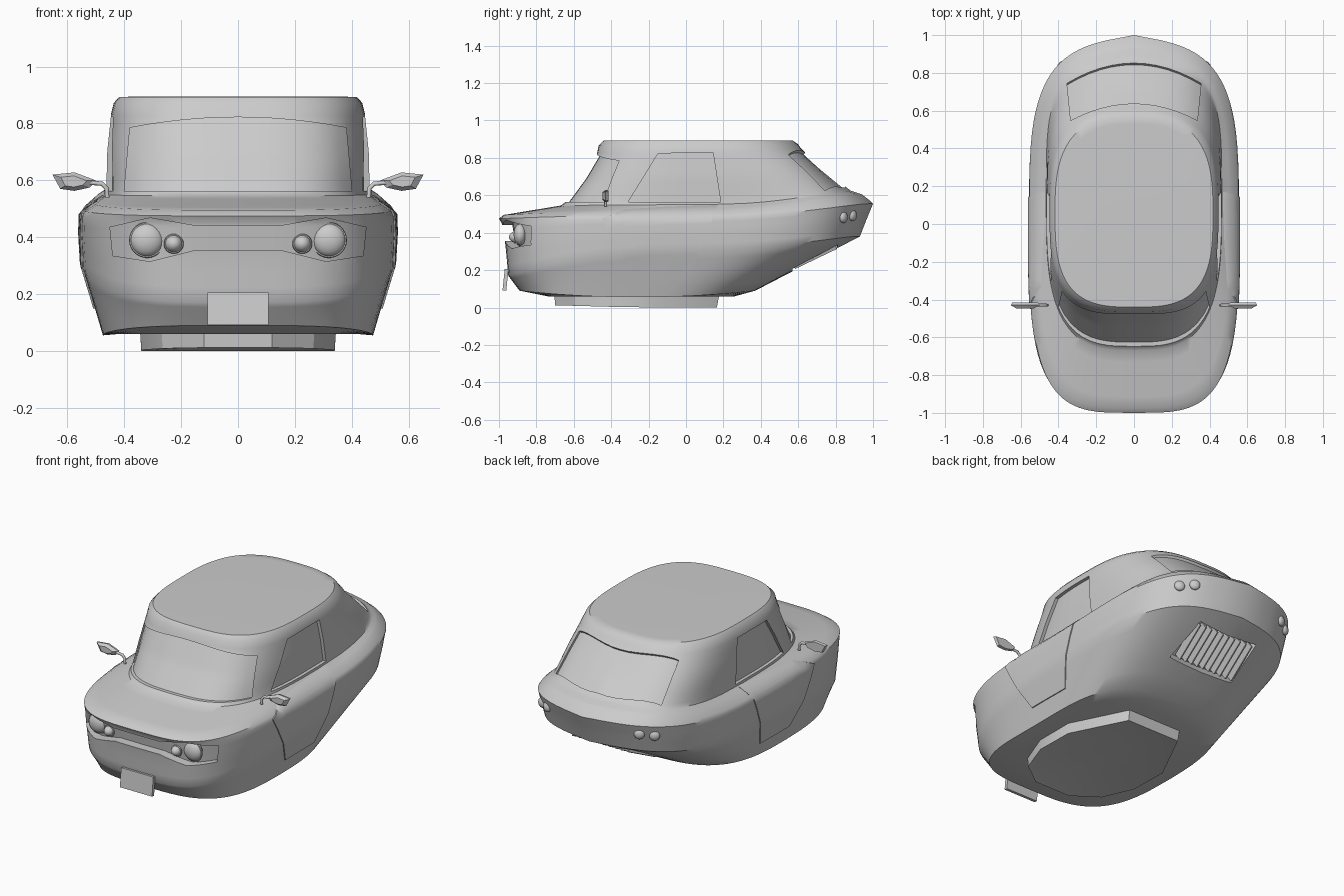
import bpy, bmesh, math
from mathutils import Vector
from mathutils.bvhtree import BVHTree

if "Cube" in bpy.data.objects:
    bpy.data.objects.remove(bpy.data.objects["Cube"])

N = 80

def make(name, verts, faces, angle=35):
    me = bpy.data.meshes.new(name)
    bm = bmesh.new()
    vs = [bm.verts.new(v) for v in verts]
    for f in faces:
        bm.faces.new([vs[i] for i in f])
    bmesh.ops.recalc_face_normals(bm, faces=bm.faces)
    bm.to_mesh(me)
    bm.free()
    ob = bpy.data.objects.new(name, me)
    bpy.context.collection.objects.link(ob)
    smooth(ob, angle)
    return ob

def smooth(ob, angle=35):
    bpy.ops.object.select_all(action='DESELECT')
    bpy.context.view_layer.objects.active = ob
    ob.select_set(True)
    bpy.ops.object.shade_smooth_by_angle(angle=math.radians(angle))

def ring(yf, yr, w, zf, zm, zr, nf, nr, tip):
    """Plan outline: front and rear roundness, bending height, pointed tail."""
    c, h, out = (yf + yr) / 2, (yr - yf) / 2, []
    for i in range(N):
        a = 2 * math.pi * i / N
        ca, sa = math.cos(a), math.sin(a)
        n, ze, tp = (nr, zr, tip) if sa > 0 else (nf, zf, 0)
        x = math.copysign(abs(ca) ** (2 / n), ca)
        s = math.copysign(abs(sa) ** (2 / n), sa)
        out.append(Vector((x * w, c + s * h * (1 - tp * abs(x)), zm + (ze - zm) * s * s)))
    return out

def loft(name, rings, angle=35):
    n, verts = len(rings[0]), [v for r in rings for v in r]
    faces = [(k * n + i, k * n + (i + 1) % n, (k + 1) * n + (i + 1) % n, (k + 1) * n + i)
             for k in range(len(rings) - 1) for i in range(n)]
    faces += [tuple(range(n)), tuple(range(len(verts) - n, len(verts)))]
    return make(name, verts, faces, angle)

# Body shell: stacked plan outlines from floor to roof
R = [(-.74, .26, .42, .06, .06, .06, 3.2, 3.0, 0),
     (-.89, .37, .475, .09, .055, .09, 3.5, 3.2, 0),
     (-.95, .93, .55, .17, .31, .38, 3.6, 3.6, .09),
     (-.965, .965, .556, .33, .41, .47, 3.7, 3.7, .1),
     (-.985, 1.0, .555, .45, .48, .555, 3.7, 3.7, .1),
     (-1.0, .985, .545, .475, .495, .57, 3.7, 3.8, .1),
     (-.975, .94, .51, .495, .52, .605, 3.6, 4.0, .1),
     (-.67, .88, .465, .545, .55, .625, 3.1, 4.2, .09),
     (-.65, .86, .463, .56, .57, .64, 3.1, 4.1, .09),
     (-.555, .72, .46, .69, .70, .755, 3.1, 3.5, .04),
     (-.475, .615, .447, .825, .83, .85, 3.1, 2.9, 0),
     (-.467, .6, .437, .865, .872, .872, 3.1, 2.8, 0),
     (-.44, .57, .418, .893, .893, .893, 3.1, 2.8, 0),
     (-.40, .53, .38, .894, .894, .894, 3.1, 2.8, 0)]
base = [ring(*r) for r in R]
rings = []
for k, (a, b) in enumerate(zip(base, base[1:])):
    m = {1: 5, 2: 3, 3: 3, 6: 5, 8: 3, 9: 3}.get(k, 1)
    rings += [[p.lerp(q, j / m) for p, q in zip(a, b)] for j in range(m)]
body = loft("body_shell", rings + [base[-1]])
bvh = BVHTree.FromObject(body, bpy.context.evaluated_depsgraph_get())

def hit(p, d):
    d = Vector(d)
    loc = bvh.ray_cast(Vector(p) - d * 2, d)[0]
    return loc if loc else bvh.find_nearest(Vector(p) - d * .5)[0]

def sample(line, t):
    k = t * (len(line) - 1)
    i = min(int(k), len(line) - 2)
    return [a + (b - a) * (k - i) for a, b in zip(line[i], line[i + 1])]

def arc(w, end, mid):
    """Shallow symmetrical curve of half width w."""
    return [(w * i / 6, mid + (end - mid) * (i / 6) ** 2) for i in range(-6, 7)]

def patch(name, top, bottom, place, d, outer, inner, push=None, cols=24, rows=12):
    """Solid that follows the shell between two projected edge lines."""
    push = Vector(push or d).normalized()
    pts = []
    for j in range(rows + 1):
        for i in range(cols + 1):
            a, b = sample(top, i / cols), sample(bottom, i / cols)
            t = j / rows
            pts.append(hit(place(a[0] + (b[0] - a[0]) * t, a[1] + (b[1] - a[1]) * t), d))
    m, w = len(pts), cols + 1
    quads = [(j * w + i, j * w + i + 1, (j + 1) * w + i + 1, (j + 1) * w + i)
             for j in range(rows) for i in range(cols)]
    rim = list(range(w)) + [j * w + cols for j in range(1, rows + 1)]
    rim += [rows * w + i for i in range(cols - 1, -1, -1)] + [j * w for j in range(rows - 1, 0, -1)]
    faces = quads + [tuple(i + m for i in q) for q in quads]
    faces += [(a, b, b + m, a + m) for a, b in zip(rim, rim[1:] + rim[:1])]
    return make(name, [p - push * outer for p in pts] + [p + push * inner for p in pts], faces, 50)

front = lambda u, v: (u, 0, v)
plan = lambda u, v: (u, v, 0)
side = lambda u, v: (0, u, v)
cutters = []
# Windscreen, rear window, headlight band and rear vent recesses
cutters.append(patch("windscreen_cut", arc(.38, .785, .822), [(-.4, .563), (.4, .563)],
                     front, (0, 1, 0), .03, .022))
cutters.append(patch("rear_window_cut", arc(.335, .548, .638), arc(.355, .745, .852),
                     plan, (0, 0, -1), .03, .015, (0, -.6, -.8)))
cutters.append(patch("headlight_band_cut",
                     [(-.45, .435), (-.31, .468), (-.15, .44), (0, .44), (.15, .44), (.31, .468), (.45, .435)],
                     [(-.44, .335), (-.31, .315), (-.15, .355), (0, .355), (.15, .355), (.31, .315), (.44, .335)],
                     front, (0, 1, 0), .08, .055, cols=36))
cutters.append(patch("rear_vent_cut", [(-.22, .57), (.22, .57)], [(-.2, .81), (.2, .81)],
                     plan, (0, 0, 1), .03, .05, (0, -.45, .9)))
for s, tag in ((-1, "left"), (1, "right")):
    # Side window recess and door panel
    d = (-s, 0, 0)
    cutters.append(patch(tag + "_window_cut", [(-.15, .822), (0, .828), (.145, .828)],
                         [(-.31, .563), (-.06, .563), (.185, .565)], side, d, .03, .02))
    patch(tag + "_door", [(-.45, .475), (-.33, .525), (-.1, .54), (.17, .548)],
          [(-.27, .15), (-.18, .15), (-.09, .15), (.01, .15)], side, d, .006, .012)

for c in cutters:
    c.hide_render = True
    m = body.modifiers.new("cut", 'BOOLEAN')
    m.operation, m.solver, m.object = 'DIFFERENCE', 'EXACT', c
    bpy.ops.object.select_all(action='DESELECT')
    bpy.context.view_layer.objects.active = body
    body.select_set(True)
    bpy.ops.object.modifier_apply(modifier=m.name)
    bpy.data.objects.remove(c)
smooth(body, 48)

def ball(name, loc, scale, seg=24, rot=(0, 0, 0)):
    bpy.ops.mesh.primitive_uv_sphere_add(segments=seg, ring_count=max(6, seg // 2), location=loc, rotation=rot)
    ob = bpy.context.object
    ob.name, ob.scale = name, scale
    smooth(ob, 40)

def box(name, loc, size, rot=(0, 0, 0)):
    bpy.ops.mesh.primitive_cube_add(size=1, location=loc, rotation=rot)
    bpy.context.object.name, bpy.context.object.scale = name, size

# Hover pad under the floor, with a hollowed bottom
def pad(w, y0, y1, z):
    c, h = (y0 + y1) / 2, (y1 - y0) / 2
    k = [(1, -.3), (1, .25), (.52, 1), (-.52, 1), (-1, .25), (-1, -.3),
         (-.78, -.75), (-.35, -1), (.35, -1), (.78, -.75)]
    return [(w * x, c + h * y, z + .012 * max(0, -y)) for x, y in k]
loft("hover_pad", [pad(.345, -.705, .18, .08), pad(.34, -.70, .165, 0),
                   pad(.32, -.67, .14, .004), pad(.1, -.4, -.1, .016)], 30)

# Number plate panel and rear vent slats
box("front_plate", (0, -.965, .148), (.216, .02, .115), (math.radians(-6), 0, 0))
for i in range(10):
    box("vent_slat", (-.185 + i * .041, .685, .28), (.01, .25, .045), (math.radians(27), math.radians(20), 0))

for s in (-1, 1):
    # Headlamps with rims
    for x, z, r in ((.32, .39, .058), (.226, .377, .03)):
        y = hit((s * x, 0, z), (0, 1, 0)).y + .052
        ball("headlamp", (s * x, y, z), (r, .036, r))
        bpy.ops.mesh.primitive_torus_add(location=(s * x, y - .003, z), rotation=(math.pi / 2, 0, 0),
                                         major_radius=r, minor_radius=.005, major_segments=28, minor_segments=6)
        bpy.context.object.name = "headlamp_rim"
        smooth(bpy.context.object, 60)
    # Tail lamps
    for x, z in ((.31, .492), (.378, .482)):
        ball("tail_lamp", hit((s * x, 0, z), (0, -1, 0)), (.03, .02, .03), 20, (0, 0, -s * .5))
    # Door mirrors on bent arms
    sec = [(.5, .6), (.575, .628), (.652, .62), (.625, .57), (.575, .563), (.52, .575)]
    cx, cz = .58, .597
    loft("mirror", [[(s * (cx + (x - cx) * k), y, cz + (z - cz) * k) for x, z in sec]
                    for k, y in ((.6, -.447), (1, -.43), (.9, -.415))], 30)
    cu = bpy.data.curves.new("mirror_arm", 'CURVE')
    cu.dimensions, cu.bevel_depth, cu.bevel_resolution = '3D', .008, 2
    sp = cu.splines.new('POLY')
    path = [(.46, .54), (.462, .572), (.478, .588), (.53, .593)]
    sp.points.add(len(path) - 1)
    for q, (x, z) in zip(sp.points, path):
        q.co = (s * x, -.43, z, 1)
    bpy.context.collection.objects.link(bpy.data.objects.new("mirror_arm", cu))
